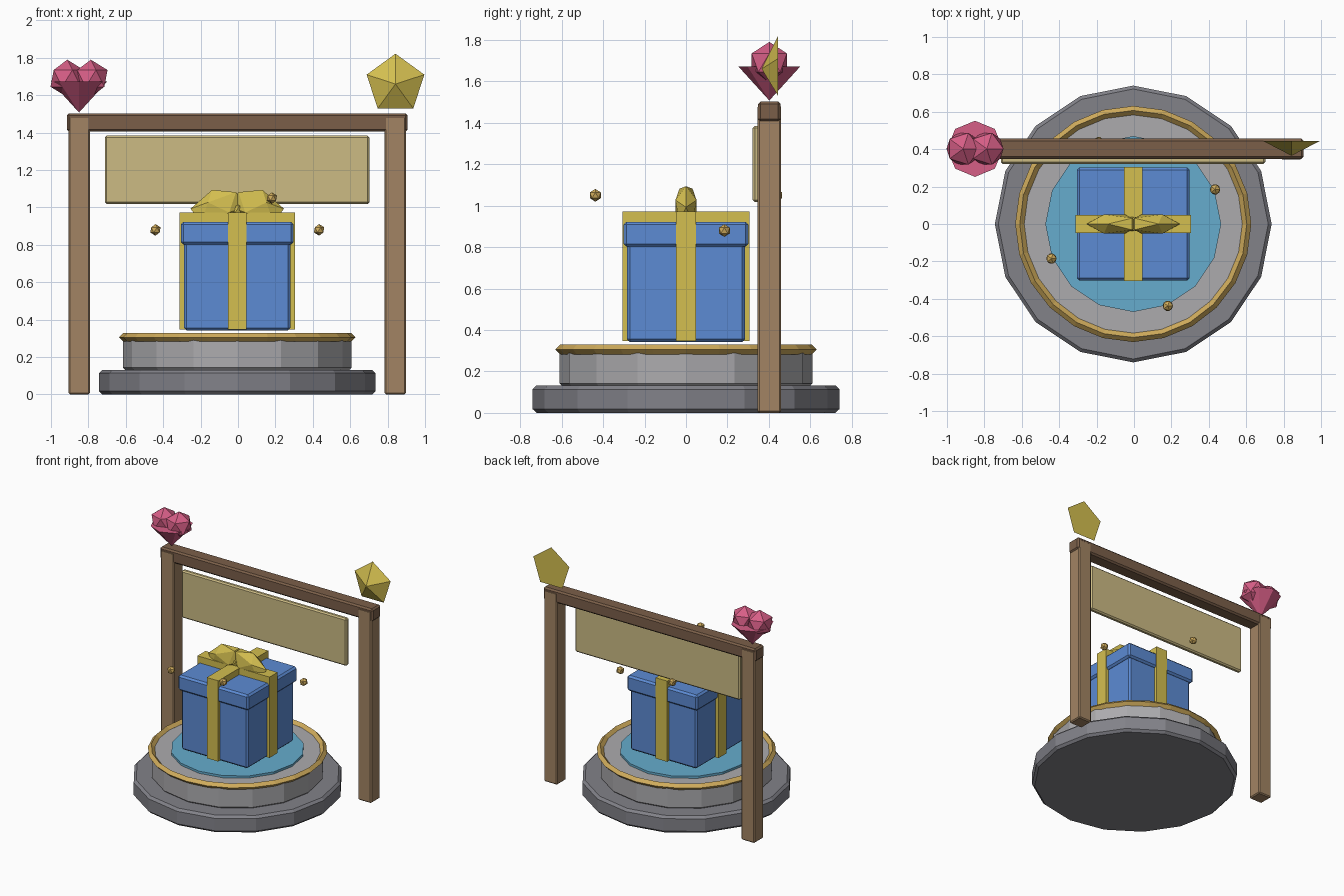
import bpy, math

if "Cube" in bpy.data.objects:
    bpy.data.objects.remove(bpy.data.objects["Cube"])


def mat(name, r, g, b):
    lin = lambda c: ((c / 255 + 0.055) / 1.055) ** 2.4
    m = bpy.data.materials.new(name)
    m.diffuse_color = (lin(r), lin(g), lin(b), 1)
    m.use_nodes = True
    m.node_tree.nodes["Principled BSDF"].inputs["Base Color"].default_value = m.diffuse_color
    return m


DARK = mat("dark_stone", 130, 130, 137)
LIGHT = mat("light_stone", 172, 171, 174)
CYAN = mat("cyan_inlay", 102, 172, 205)
GOLD = mat("antique_gold", 208, 172, 92)
YELLOW = mat("ribbon_yellow", 212, 191, 80)
BLUE = mat("box_blue", 92, 139, 212)
POST = mat("light_wood", 162, 132, 99)
BEAM = mat("dark_wood", 123, 95, 73)
PANEL = mat("khaki_board", 204, 187, 132)
PINK = mat("heart_pink", 214, 94, 134)
CX = -0.004


def finish(name, m, bevel=0):
    o = bpy.context.object
    o.name = name
    o.data.materials.append(m)
    if bevel:
        b = o.modifiers.new("bevel", 'BEVEL')
        b.width, b.segments, b.limit_method = bevel, 1, 'ANGLE'
        b.angle_limit = math.radians(30)
    return o


def box(name, m, x, y, z, bevel=0):
    """Box from (min, max) ranges."""
    bpy.ops.mesh.primitive_cube_add(size=1, location=[sum(r) / 2 for r in (x, y, z)])
    o = bpy.context.object
    o.scale = [r[1] - r[0] for r in (x, y, z)]
    bpy.ops.object.transform_apply(location=False, rotation=False, scale=True)
    return finish(name, m, bevel)


def disc(name, m, r, z0, z1, bevel=0):
    bpy.ops.mesh.primitive_cylinder_add(vertices=16, radius=r, depth=z1 - z0,
                                        location=(CX, 0, (z0 + z1) / 2))
    return finish(name, m, bevel)


def gem(name, m, loc, scale, tilt=0):
    bpy.ops.mesh.primitive_ico_sphere_add(subdivisions=1, radius=1, location=loc,
                                          rotation=(0, tilt, 0))
    bpy.context.object.scale = scale
    return finish(name, m)


# Pedestal
disc("lower_step", DARK, 0.74, 0, 0.132, 0.018)
disc("upper_step", LIGHT, 0.61, 0.13, 0.305, 0.013)
disc("inlay_disc", CYAN, 0.47, 0.30, 0.322)
bpy.ops.mesh.primitive_torus_add(major_segments=24, minor_segments=4, major_radius=0.607,
                                 minor_radius=0.024, location=(CX, 0, 0.306))
finish("pedestal_ring", GOLD)

# Gift box with ribbons
box("gift_body", BLUE, (CX - .285, CX + .285), (-.285, .285), (.342, .83), 0.014)
box("gift_lid", BLUE, (CX - .302, CX + .302), (-.302, .302), (.802, .922), 0.014)
box("ribbon_across", YELLOW, (CX - .309, CX + .309), (-.049, .049), (.347, .972))
box("ribbon_along", YELLOW, (CX - .049, CX + .049), (-.306, .306), (.347, .972))

# Bow: two drooping loops, mirrored, and a knot
for side, s in (("right", 1), ("left", -1)):
    o = gem("bow_loop_" + side, YELLOW, (CX + s * 0.1, 0, 1.0), (s * .16, .06, .1),
            s * math.radians(20))
    if s < 0:
        bpy.ops.object.transform_apply(location=False, rotation=False, scale=True)
        o.data.flip_normals() if o.data.polygons[0].normal.dot(o.data.polygons[0].center) < 0 else None
gem("bow_knot", YELLOW, (CX, 0, 0.99), (.042, .045, .042))

# Floating sparkles around the gift
for i in range(4):
    a = 0.4 + i * math.pi / 2
    gem("sparkle_%d" % i, GOLD, (CX + .475 * math.cos(a), .475 * math.sin(a),
                                 1.05 if i % 2 else .88), (.031,) * 3)

# Sign frame
for side, x in (("left", -.849), ("right", .841)):
    box("post_" + side, POST, (x - .057, x + .057), (.346, .458), (0, 1.485), 0.008)
box("top_beam", BEAM, (-.915, .907), (.348, .456), (1.405, 1.503), 0.012)
box("sign_board", PANEL, (-.712, .702), (.322, .36), (1.018, 1.385), 0.01)

# Heart finial: two lobes over an inverted cone
for side, s in (("left", -1), ("right", 1)):
    gem("heart_lobe_" + side, PINK, (-.85 + s * .063, .402, 1.69), (.1,) * 3)
bpy.ops.mesh.primitive_cone_add(vertices=8, radius1=0, radius2=.15, depth=.165,
                                location=(-.85, .402, 1.59))
finish("heart_point", PINK)

# Five-sided finial facing the front
bpy.ops.mesh.primitive_cone_add(vertices=5, radius1=.162, radius2=0, depth=.08,
                                location=(.842, .405, 1.66), rotation=(math.pi / 2, 0, 0))
finish("pentagon_finial", YELLOW)
